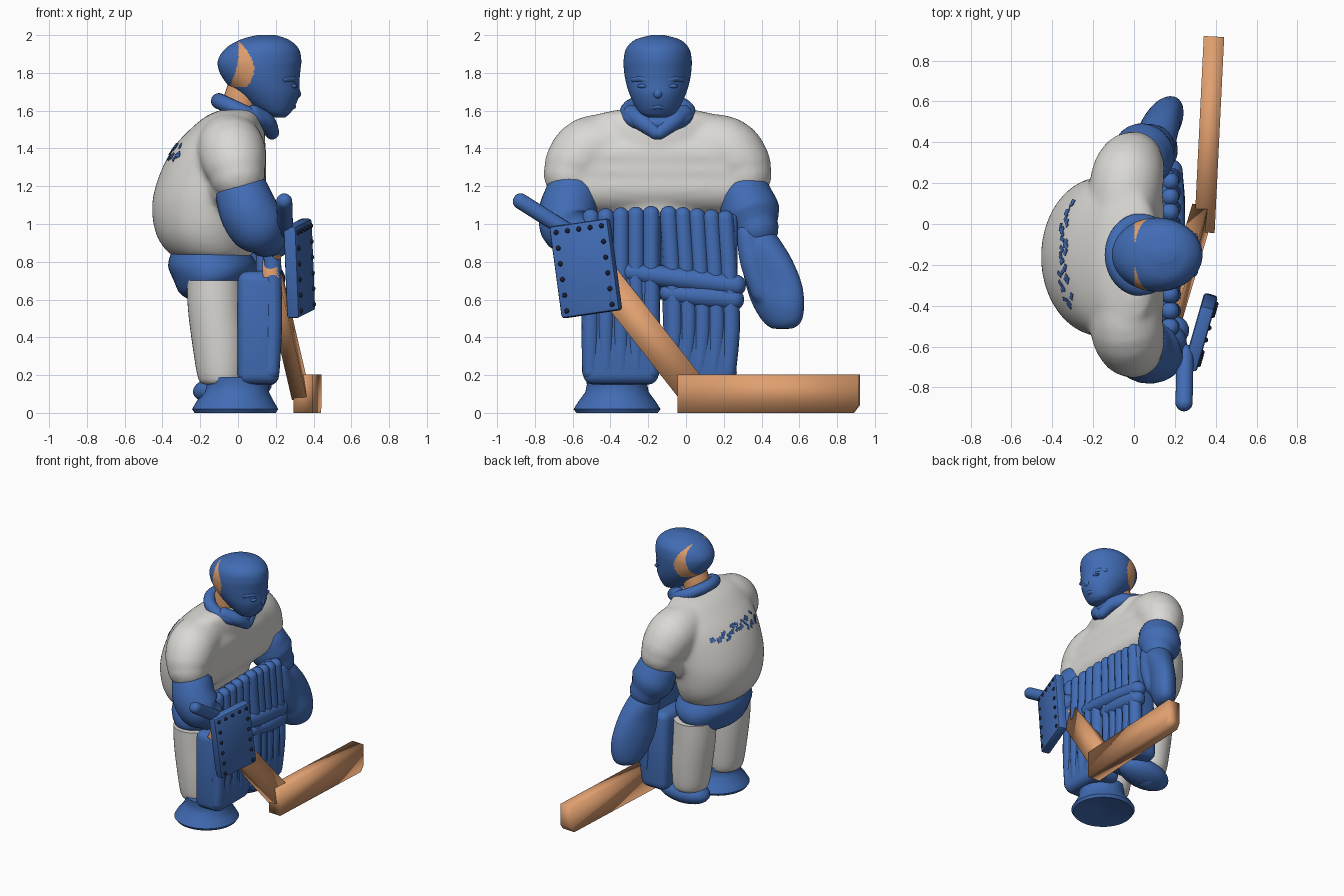
import bpy, bmesh, math, random
from mathutils import Vector, Matrix

if "Cube" in bpy.data.objects:
    bpy.data.objects.remove(bpy.data.objects["Cube"])

def material(name, rgb):
    m = bpy.data.materials.new(name)
    m.diffuse_color = (*rgb, 1)
    m.use_nodes = True
    m.node_tree.nodes["Principled BSDF"].inputs["Base Color"].default_value = m.diffuse_color
    return m

BLUE = material("blue", (0.053, 0.15, 0.46))
WHITE = material("off_white", (0.70, 0.69, 0.66))
TAN = material("tan", (0.75, 0.35, 0.16))
DARK = material("dark_navy", (0.01, 0.015, 0.035))
CY = -0.15  # body centre line

def shade(ob, angle):
    bpy.ops.object.select_all(action='DESELECT')
    ob.select_set(True)
    bpy.context.view_layer.objects.active = ob
    bpy.ops.object.shade_smooth_by_angle(angle=math.radians(angle))

def finish(name, bm, mat, angle=40):
    bmesh.ops.recalc_face_normals(bm, faces=bm.faces)
    me = bpy.data.meshes.new(name)
    bm.to_mesh(me)
    bm.free()
    ob = bpy.data.objects.new(name, me)
    bpy.context.collection.objects.link(ob)
    me.materials.append(mat)
    shade(ob, angle)
    return ob

def blend(parts, iterations, voxel=.016):
    """Merge overlapping parts into one soft surface."""
    bpy.ops.object.select_all(action='DESELECT')
    for p in parts:
        p.select_set(True)
    ob = bpy.context.view_layer.objects.active = parts[0]
    bpy.ops.object.join()
    m = ob.modifiers.new("merge", 'REMESH')
    m.mode, m.voxel_size = 'VOXEL', voxel
    s = ob.modifiers.new("soften", 'SMOOTH')
    s.factor, s.iterations = .5, iterations
    for name in ("merge", "soften"):
        bpy.ops.object.modifier_apply(modifier=name)
    shade(ob, 60)
    return ob

def interpolate(rows, n):
    """Catmull-Rom spline through rows of numbers."""
    out = []
    for i in range(len(rows) - 1):
        p = [rows[max(0, min(len(rows) - 1, i + k))] for k in (-1, 0, 1, 2)]
        for s in range(n):
            t = s / n
            out.append([0.5 * (2*b + (c-a)*t + (2*a-5*b+4*c-d)*t*t + (3*b-a-3*c+d)*t**3)
                        for a, b, c, d in zip(*p)])
    return out + [list(rows[-1])]

def skin(name, rings, mat, angle=40):
    bm = bmesh.new()
    vs = [[bm.verts.new(p) for p in r] for r in rings]
    for a, b in zip(vs, vs[1:]):
        for i in range(len(a)):
            j = (i + 1) % len(a)
            bm.faces.new((a[i], a[j], b[j], b[i]))
    bm.faces.new(vs[0])
    bm.faces.new(vs[-1])
    return finish(name, bm, mat, angle)

def loft(name, rows, mat, yaw=0, n=4, segs=40):
    """Horizontal rings: (z, centre x, centre y, radius x, radius y)."""
    rings, rot = [], Matrix.Rotation(math.radians(yaw), 3, 'Z')
    for z, x, y, rx, ry in interpolate(rows, n):
        rings.append([Vector((x, y, z)) + rot @ Vector((rx * math.cos(a), ry * math.sin(a), 0))
                      for a in (2 * math.pi * i / segs for i in range(segs))])
    return skin(name, rings, mat)

def limb(name, rows, mat, n=4, segs=24):
    """Round-ended tube through (x, y, z, radius)."""
    pts = interpolate(rows, n)
    P = [Vector(p[:3]) for p in pts]
    T = [(P[min(i+1, len(P)-1)] - P[max(i-1, 0)]).normalized() for i in range(len(P))]
    arc = [k / 6 * math.pi / 2 for k in range(1, 6)]
    r0, r1 = pts[0][3], pts[-1][3]
    seq = [(P[0] - T[0] * r0 * math.cos(a), T[0], r0 * math.sin(a)) for a in arc]
    seq += [(p, t, q[3]) for p, t, q in zip(P, T, pts)]
    seq += [(P[-1] + T[-1] * r1 * math.cos(a), T[-1], r1 * math.sin(a)) for a in reversed(arc)]
    rings, u = [], seq[0][1].orthogonal()
    for p, t, r in seq:
        u = (u - t * u.dot(t)).normalized()
        v = t.cross(u)
        rings.append([p + (u * math.cos(a) + v * math.sin(a)) * r
                      for a in (2 * math.pi * i / segs for i in range(segs))])
    return skin(name, rings, mat, 60)

def box(name, matrix, size, mat, bevel, angle=40):
    bm = bmesh.new()
    bmesh.ops.create_cube(bm, size=1, matrix=matrix @ Matrix.Diagonal((*size, 1)))
    if bevel:
        bmesh.ops.bevel(bm, geom=bm.edges[:], offset=bevel, segments=4 if bevel > 0.02 else 2,
                        affect='EDGES', profile=0.5)
    return finish(name, bm, mat, angle)

def ball(name, loc, size, mat, rot=Matrix()):
    bm = bmesh.new()
    bmesh.ops.create_uvsphere(bm, u_segments=24, v_segments=14, radius=1,
                              matrix=Matrix.Translation(loc) @ rot @ Matrix.Diagonal((*size, 1)))
    return finish(name, bm, mat, 60)

# Head: hooded face with bare leaf-shaped patches over the ears
head = loft("head", [(z, (a + b) / 2, CY, (b - a) / 2, w) for z, a, b, w in (
    (1.565, .18, .25, .05), (1.585, .13, .275, .09), (1.63, .06, .305, .122), (1.69, -.01, .325, .15),
    (1.75, -.065, .325, .168), (1.81, -.10, .33, .178), (1.87, -.105, .335, .18),
    (1.93, -.065, .32, .166), (1.975, .01, .27, .12), (2.0, .10, .20, .035))], BLUE, n=12, segs=160)
head.data.materials.append(TAN)
for f in head.data.polygons:
    x, y, z = f.center
    t = (z - 1.725) / .25
    if 0 < t < 1 and abs(y - CY) > .06:
        left = -.045 + .045 * t + .02 * math.sin(math.pi * t)
        if left < x < .085 * math.cos((t - .38) * math.pi / 1.24):
            f.material_index = 1
limb("neck", [(0, CY, 1.5, .09), (.01, CY, 1.62, .095), (.04, CY, 1.72, .095)], TAN)
limb("nose", [(.302, CY, 1.73, .018), (.306, CY, 1.69, .028)], BLUE)
limb("mouth", [(.275, CY - .04, 1.615, .012), (.293, CY, 1.622, .014), (.275, CY + .04, 1.615, .012)], BLUE)
for s in (-1, 1):
    limb("brow", [(.303, CY + s * .03, 1.752, .016), (.288, CY + s * .08, 1.768, .018),
                  (.245, CY + s * .125, 1.765, .016)], BLUE)
    ball("eye", (.296, CY + s * .075, 1.73), (.018, .032, .012), BLUE)

# Tilted collar and its knot
bpy.ops.mesh.primitive_torus_add(major_radius=.145, minor_radius=.042, major_segments=48, minor_segments=16,
                                 location=(.03, CY, 1.59), rotation=(0, math.radians(25), 0))
collar = bpy.context.object
collar.name = "collar"
collar.scale.y = 1.08
collar.data.materials.append(BLUE)
shade(collar, 60)
for s in (-1, 1):
    limb("collar_fold", [(.08, CY + s * .135, 1.58, .05), (.15, CY + s * .08, 1.54, .048),
                         (.18, CY + s * .01, 1.485, .038)], BLUE)

# Jersey: torso, chest and sleeves blended together
parts = [loft("jersey", [(z, (a + b) / 2, CY - .01, (b - a) / 2, w) for z, a, b, w in (
    (.81, -.29, .05, .25), (.85, -.37, .08, .31), (.95, -.435, .10, .36), (1.1, -.455, .12, .385),
    (1.25, -.42, .14, .395), (1.4, -.345, .145, .40), (1.5, -.255, .14, .39),
    (1.57, -.17, .12, .34), (1.605, -.09, .09, .2))], WHITE, segs=56)]
for z in (1.20, 1.28, 1.36):
    parts.append(limb("chest", [(-.01, CY - .38, z, .148), (.0, CY, z, .152), (-.01, CY + .38, z, .148)], WHITE))
for s in (-1, 1):
    parts.append(limb("sleeve", [(-.05, CY + s * .20, 1.42, .17), (-.035, CY + s * .36, 1.39, .18),
                                 (-.015, CY + s * .435, 1.31, .168), (-.005, CY + s * .455, 1.265, .15)], WHITE))
jersey = blend(parts, 10)

# Scattered flecks across the back
random.seed(4)
bm = bmesh.new()
for i in range(34):
    y, z = -.40 + .51 * i / 33, 1.38 + random.uniform(-.038, .038)
    hit, loc, nor, _ = jersey.ray_cast((-2, y, z), (1, 0, 0))
    if hit and i % 9 != 4:
        m = Matrix.Translation(loc + nor * .001) @ nor.to_track_quat('Z', 'Y').to_matrix().to_4x4() \
            @ Matrix.Rotation(random.uniform(0, 3), 4, 'Z') @ Matrix.Diagonal((.036, .019, .005, 1))
        bmesh.ops.create_cube(bm, size=1, matrix=m)
finish("back_flecks", bm, BLUE)

# Trousers and legs
loft("trousers", [(.60, -.20, CY, .06, .08), (.635, -.18, CY, .13, .25), (.70, -.14, CY, .20, .33),
                  (.78, -.135, CY, .235, .335), (.86, -.15, CY, .20, .29)], BLUE)
for y in (-.36, .06):
    loft("leg", [(.15, -.085, y, .09, .10), (.18, -.085, y, .125, .135), (.35, -.095, y, .145, .15),
                 (.55, -.115, y, .15, .155), (.70, -.12, y, .15, .155)], WHITE)

# Flared foot stand, hollow beneath, and the free boot
loft("foot_stand", [(.035, -.015, -.365, .05, .05), (0, -.015, -.365, .215, .215), (.02, -.015, -.365, .228, .23),
                    (.06, -.015, -.365, .205, .205), (.11, -.005, -.365, .17, .168),
                    (.15, 0, -.365, .165, .16), (.19, 0, -.365, .17, .165)], BLUE, n=1, segs=48)
ball("boot", (-.03, .07, .13), (.21, .13, .09), BLUE, Matrix.Rotation(math.radians(-6), 4, 'Y'))
limb("boot_ankle", [(-.06, .07, .14, .11), (-.02, .07, .22, .09)], BLUE)

# Leg pads: padded backs with rows of upright rolls
for label, y, w, lean in (("left", -.345, .40, 0), ("right", .07, .38, 3)):
    T = Matrix.Translation((.108, y, .45)) @ Matrix.Rotation(math.radians(lean * .7), 4, 'X')
    box(label + "_pad_lower", T, (.22, w, .60), BLUE, .055)
    box(label + "_pad_upper", Matrix.Translation((.145, y + (0 if lean else .04), .875)),
        (.10, w * (1.06 if lean else .86), .36), BLUE, .03)
    for i in range(5):
        ry = y + (i - 2) * (w - .08) / 4
        top = 1.05 - (.006 * i if lean else .004 * (4 - i))
        limb(label + "_pad_roll", [(.175, ry, .22, .045), (.185, ry + lean * .006, .45, .048),
                                   (.185, ry + lean * .003, .70, .046), (.175, ry - lean * .004, top, .046)], BLUE, 3, 16)
for z0, z1, y0, y1 in ((.745, .675, -.30, .26), (.635, .60, -.09, .25)):
    limb("knee_roll", [(.18, y0, z0, .05), (.19, (y0 + y1) / 2, (z0 + z1) / 2, .06), (.18, y1, z1, .058)], BLUE)

# Arms and catching glove
limb("stick_arm", [(.03, -.605, 1.14, .147), (.06, -.625, 1.06, .155), (.11, -.62, .98, .15),
                   (.145, -.59, .94, .115)], BLUE)
limb("stick_hand", [(.14, -.60, .94, .095), (.20, -.52, .89, .07)], BLUE)
limb("glove_arm", [(.03, .315, 1.13, .147), (.05, .345, 1.05, .155), (.08, .37, .98, .12)], BLUE)
glove = [loft("catching_glove", [(.445, .14, .51, .04, .06), (.48, .14, .51, .07, .11), (.57, .135, .49, .09, .15),
                        (.68, .12, .465, .092, .165), (.80, .11, .43, .095, .15), (.90, .095, .39, .10, .125),
                        (.98, .08, .36, .08, .09), (1.01, .08, .34, .04, .05)], BLUE, yaw=-30),
         limb("glove_thumb", [(.14, .32, .95, .055), (.15, .35, .80, .065), (.15, .40, .64, .06)], BLUE)]
blend(glove, 6, .014)

# Blocker plate with a border of rivets
B = Matrix.Translation((.325, -.53, .765)) @ Matrix.Rotation(math.radians(-16), 4, 'Z') \
    @ Matrix.Rotation(math.radians(8), 4, 'X')
box("blocker", B, (.07, .325, .49), BLUE, .015)
bm = bmesh.new()
for i in range(5):
    for j in range(6):
        if i in (0, 4) or j in (0, 5):
            if j == 0 and i in (1, 2, 3):
                continue
            p = Vector((.034, (i - 2) * .063, (j - 2.5) * .084))
            bmesh.ops.create_uvsphere(bm, u_segments=10, v_segments=6, radius=.0135,
                                      matrix=B @ Matrix.Translation(p))
finish("rivets", bm, DARK)

# Stick blade: long soft-shaded bar with a clipped lower toe
bm = bmesh.new()
W = Matrix.Translation((.368, .438, 0)) @ Matrix.Rotation(math.radians(-2.8), 4, 'Z')
toe = [(-.48, 0), (.45, 0), (.48, .04), (.48, .204), (-.48, .204)]
base = bm.faces.new([bm.verts.new(W @ Vector((-.05, y, z))) for y, z in toe])
out = bmesh.ops.extrude_face_region(bm, geom=[base])['geom']
bmesh.ops.translate(bm, verts=[v for v in out if isinstance(v, bmesh.types.BMVert)],
                    vec=W.to_3x3() @ Vector((.1, 0, 0)))
finish("stick_blade", bm, TAN, 100)

# Broad paddle, shaft and grip
a, b = Vector((.325, .03, .125)), Vector((.168, -.50, .80))
d = (b - a).normalized()
side = Vector((1, 0, 0)).cross(d).normalized()
M = Matrix((side.cross(d), side, d)).transposed().to_4x4()
M.translation = (a + b) / 2
box("stick_paddle", M, (.08, .165, (b - a).length), TAN, 0, 100)
limb("stick_shaft", [(.19, -.49, .80, .032), (.23, -.64, .97, .032)], TAN)
limb("stick_grip", [(.25, -.63, .965, .042), (.245, -.875, 1.12, .042)], BLUE)
